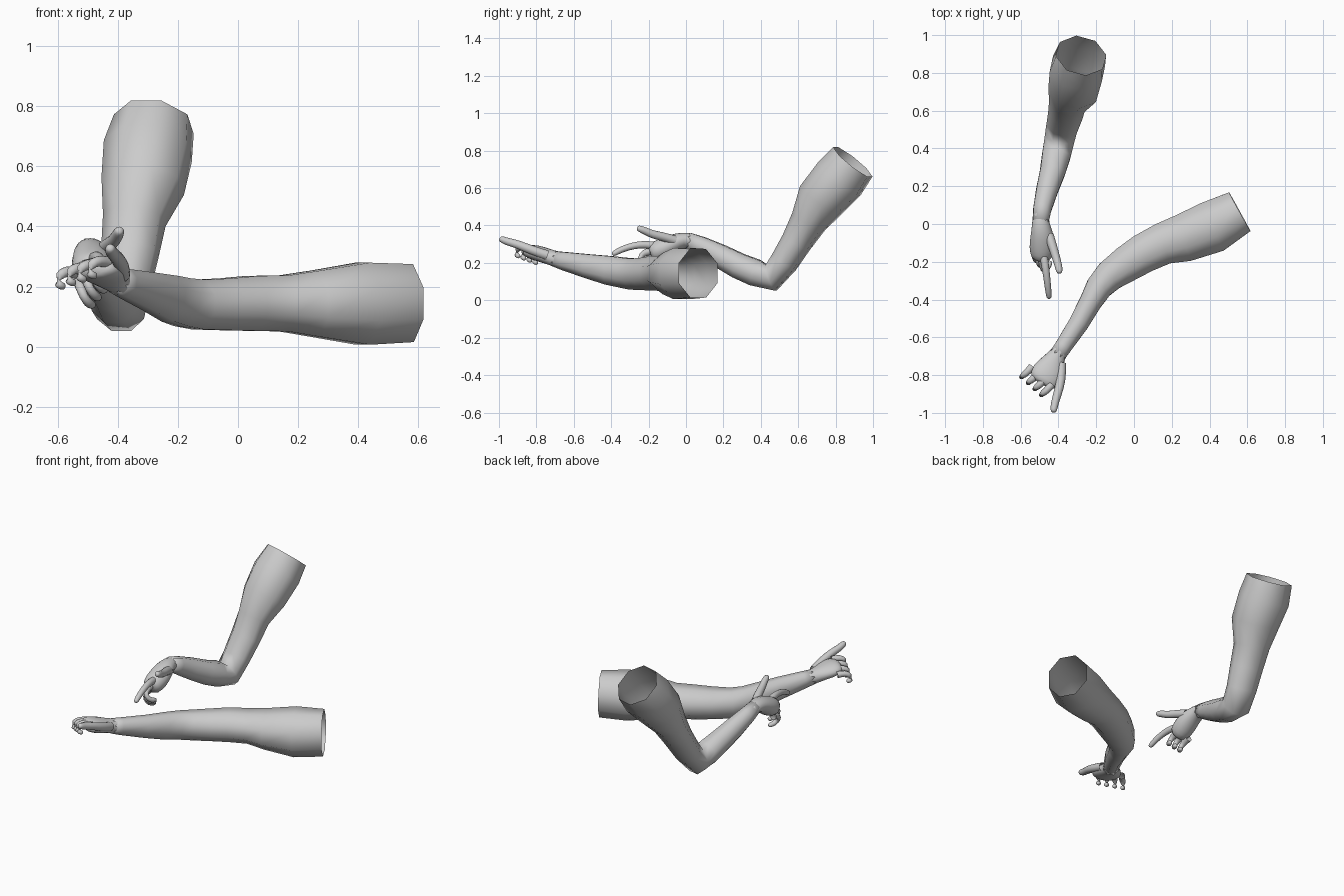
import bpy, bmesh, math
from mathutils import Vector

cube = bpy.data.objects.get("Cube")
if cube:
    bpy.data.objects.remove(cube, do_unlink=True)

grey = bpy.data.materials.new("plain grey")
grey.use_nodes = True
COLOUR = (0.6, 0.6, 0.6, 1)
grey.diffuse_color = COLOUR
grey.node_tree.nodes["Principled BSDF"].inputs["Base Color"].default_value = COLOUR


def loft(name, sections, sides=8, smooth_level=0):
    """Tube through (x, y, z, half width, half depth); open start, closed tip."""
    bm = bmesh.new()
    pts = [Vector(s[:3]) for s in sections]
    rings = []
    for i, s in enumerate(sections):
        t = pts[min(i + 1, len(pts) - 1)] - pts[max(i - 1, 0)]
        t.normalize()
        u = t.cross(Vector((0, 0, 1))).normalized()
        v = u.cross(t)
        ring = []
        for k in range(sides):
            a = math.tau * (k + 0.5) / sides
            ring.append(bm.verts.new(pts[i] + (u * math.cos(a) * s[3] + v * math.sin(a) * s[4]) * 1.04))
        rings.append(ring)
    for r, q in zip(rings, rings[1:]):
        for k in range(sides):
            n = (k + 1) % sides
            bm.faces.new((r[k], r[n], q[n], q[k]))
    bm.faces.new(rings[-1])
    bmesh.ops.recalc_face_normals(bm, faces=bm.faces)
    mesh = bpy.data.meshes.new(name)
    bm.to_mesh(mesh)
    bm.free()
    mesh.materials.append(grey)
    mesh.shade_smooth()
    obj = bpy.data.objects.new(name, mesh)
    bpy.context.collection.objects.link(obj)
    if smooth_level:
        sub = obj.modifiers.new("rounding", "SUBSURF")
        sub.levels = sub.render_levels = smooth_level
    return obj


def finger(name, path, radius=0.02):
    """Tapered finger along a path, with a rounded tip."""
    last = len(path) - 1
    secs = [(*p, radius * (1 - 0.3 * i / last), radius * (1 - 0.3 * i / last)) for i, p in enumerate(path)]
    a, b = Vector(path[-2]), Vector(path[-1])
    tip = b + (b - a).normalized() * radius * 0.5
    secs.append((*tip, radius * 0.4, radius * 0.4))
    return loft(name, secs, 8, 1)


def curled_fingers(prefix, first, last, steps, radius):
    """Three or four curled fingers spread between two knuckles."""
    names = ("index", "middle", "ring", "little")[-steps[0]:]
    for i, label in enumerate(names):
        p = Vector(first).lerp(Vector(last), i / (len(names) - 1))
        path = [tuple(p)]
        for step in steps[1]:
            p = p + Vector(step)
            path.append(tuple(p))
        finger(prefix + "_" + label + "_finger", path, radius)


# Low arm, stretched sideways
loft("low_arm", [
    (.56, .065, .145, .122, .135), (.415, -.015, .143, .145, .142),
    (.26, -.075, .143, .132, .115), (.152, -.105, .144, .115, .097),
    (.047, -.157, .144, .108, .095), (-.037, -.21, .141, .1, .09),
    (-.13, -.275, .14, .086, .086), (-.185, -.335, .148, .074, .083),
    (-.228, -.41, .16, .062, .08), (-.292, -.525, .183, .055, .066),
    (-.375, -.65, .21, .047, .05), (-.41, -.7, .222, .045, .042)])

# Low hand: palm, thumb and four curled fingers
loft("low_palm", [
    (-.395, -.68, .217, .046, .046), (-.41, -.7, .222, .048, .043),
    (-.435, -.745, .237, .07, .042), (-.455, -.785, .25, .088, .042),
    (-.475, -.825, .26, .085, .04), (-.49, -.85, .262, .06, .028)], 10, 1)
finger("low_thumb", [(-.385, -.74, .24), (-.385, -.83, .27), (-.405, -.9, .3),
                     (-.42, -.95, .312), (-.425, -.985, .326)], .028)
curled_fingers("low", (-.435, -.85, .28), (-.54, -.755, .245),
               (4, [(-.03, -.035, .008), (-.03, -.02, -.018), (-.004, -.004, -.026), (.02, .012, -.008)]), .021)

# Raised arm, bent at the elbow
loft("raised_arm", [
    (-.28, .892, .74, .132, .128), (-.3, .82, .65, .146, .142),
    (-.317, .72, .535, .136, .13), (-.345, .655, .42, .103, .095),
    (-.36, .59, .31, .095, .08), (-.378, .525, .205, .087, .074),
    (-.393, .455, .12, .083, .075), (-.41, .37, .148, .079, .074),
    (-.43, .28, .185, .07, .07), (-.46, .18, .238, .06, .064),
    (-.485, .08, .29, .05, .053), (-.495, .01, .325, .043, .04)])

# Raised hand: palm, thumb, pointing finger and three curled fingers
loft("raised_palm", [
    (-.492, .04, .31, .045, .045), (-.495, .01, .324, .045, .04),
    (-.488, -.04, .318, .058, .046), (-.485, -.1, .288, .07, .056),
    (-.488, -.15, .262, .066, .06), (-.49, -.195, .245, .05, .05)], 10, 1)
finger("raised_thumb", [(-.45, -.06, .32), (-.43, -.12, .34), (-.412, -.18, .352),
                        (-.4, -.22, .372), (-.395, -.25, .384)], .027)
finger("raised_index_finger", [(-.48, -.16, .29), (-.47, -.22, .3), (-.462, -.28, .293),
                               (-.455, -.34, .275), (-.45, -.385, .25)], .023)
curled_fingers("raised", (-.485, -.18, .265), (-.525, -.13, .215),
               (3, [(0, -.05, -.012), (.008, -.02, -.03), (.018, .015, -.028), (.014, .03, -.006)]), .022)
